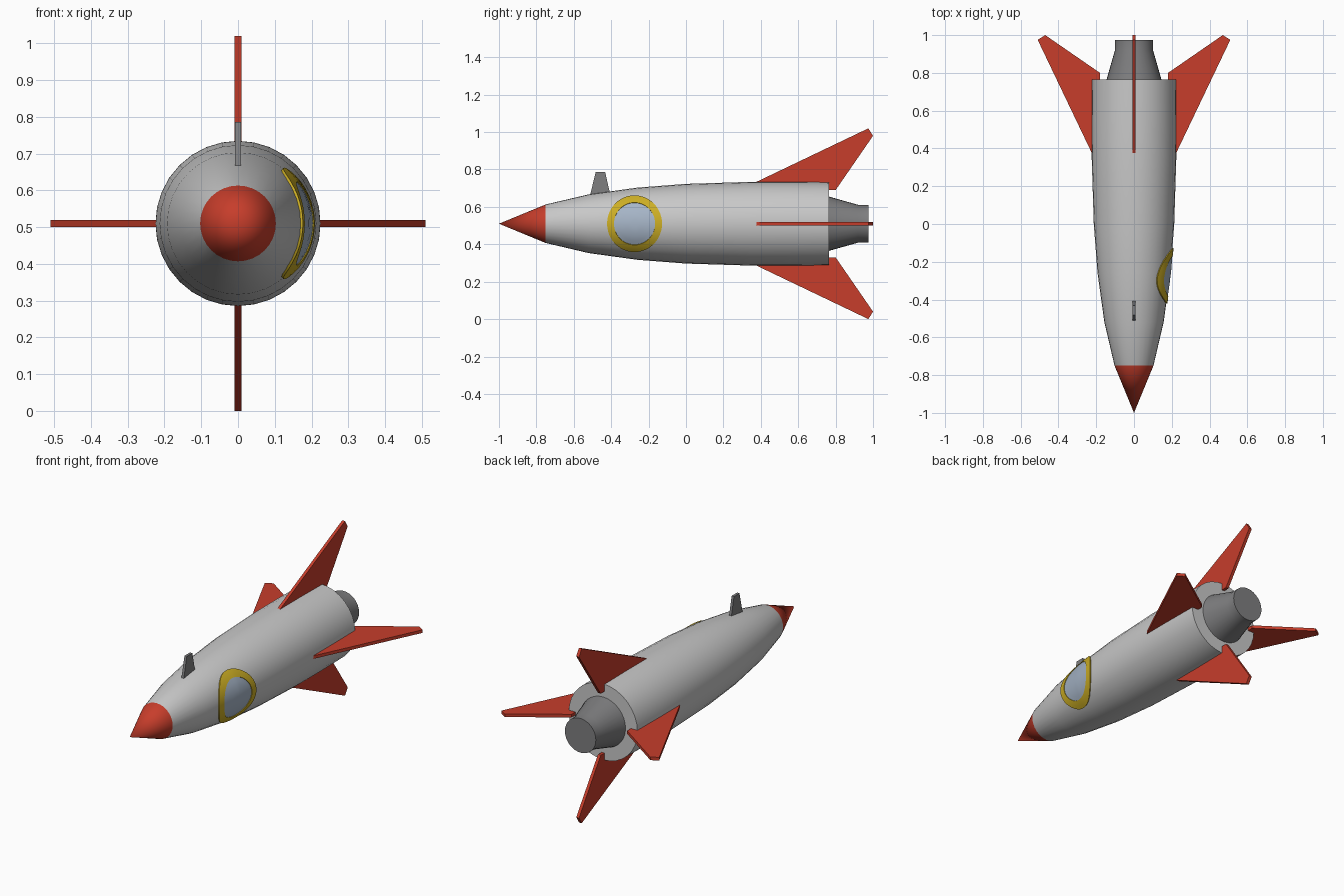
import bpy, bmesh, math
from mathutils import Matrix

if "Cube" in bpy.data.objects:
    bpy.data.objects.remove(bpy.data.objects["Cube"])

AXIS_Z = 0.51
SIDES = 32


def material(name, rgb):
    m = bpy.data.materials.new(name)
    m.diffuse_color = (*rgb, 1)
    m.use_nodes = True
    m.node_tree.nodes["Principled BSDF"].inputs["Base Color"].default_value = m.diffuse_color
    return m


hull_grey = material("hull_grey", (0.58, 0.58, 0.58))
red = material("red", (0.57, 0.047, 0.024))
dark_grey = material("dark_grey", (0.21, 0.21, 0.215))
yellow = material("yellow", (0.60, 0.42, 0.018))
glass_blue = material("glass_blue", (0.38, 0.46, 0.57))


def add_object(name, bm, mats, smooth=None, fix_normals=True):
    if fix_normals:
        bmesh.ops.recalc_face_normals(bm, faces=bm.faces[:])
    mesh = bpy.data.meshes.new(name)
    bm.to_mesh(mesh)
    bm.free()
    for m in mats:
        mesh.materials.append(m)
    ob = bpy.data.objects.new(name, mesh)
    bpy.context.collection.objects.link(ob)
    if smooth:
        bpy.ops.object.select_all(action='DESELECT')
        ob.select_set(True)
        bpy.context.view_layer.objects.active = ob
        bpy.ops.object.shade_smooth_by_angle(angle=math.radians(smooth))
    return ob


def lathe(name, profile, mats, rule=None):
    """Revolve (y, radius) points about the long axis, closing both ends."""
    bm = bmesh.new()
    rings = []
    for y, r in profile:
        if r == 0:
            rings.append([bm.verts.new((0, y, AXIS_Z))] * SIDES)
            continue
        angles = [2 * math.pi * i / SIDES for i in range(SIDES)]
        rings.append([bm.verts.new((r * math.cos(a), y, AXIS_Z + r * math.sin(a)))
                      for a in angles])
    for a, b in zip(rings, rings[1:]):
        for i in range(SIDES):
            j = (i + 1) % SIDES
            bm.faces.new(list(dict.fromkeys((a[i], a[j], b[j], b[i]))))
    for ring, (y, r) in ((rings[0], profile[0]), (rings[-1], profile[-1])):
        if r > 0:
            bm.faces.new(ring)
    if rule:
        for f in bm.faces:
            f.material_index = rule(f.calc_center_median())
    return add_object(name, bm, mats, 30)


def plate(name, points, thickness, mat, angle=0):
    """Upright slab from (y, radial height) points, turned about the long axis."""
    bm = bmesh.new()
    face = bm.faces.new([bm.verts.new((-thickness / 2, y, r)) for y, r in points])
    ext = bmesh.ops.extrude_face_region(bm, geom=[face])
    moved = [v for v in ext["geom"] if isinstance(v, bmesh.types.BMVert)]
    bmesh.ops.translate(bm, verts=moved, vec=(thickness, 0, 0))
    turn = Matrix.Translation((0, 0, AXIS_Z)) @ Matrix.Rotation(angle, 4, 'Y')
    bmesh.ops.transform(bm, matrix=turn, verts=bm.verts[:])
    return add_object(name, bm, [mat])


# Hull with a red nose cone
HULL = [(-1.0, 0), (-0.75, 0.103), (-0.52, 0.157), (-0.26, 0.193),
        (0.0, 0.213), (0.35, 0.224), (0.55, 0.2245), (0.765, 0.222)]
lathe("hull", HULL, [hull_grey, red], lambda c: int(c.y < -0.75))

# Engine nozzle
lathe("nozzle", [(0.75, 0.147), (0.765, 0.145), (0.92, 0.101), (0.975, 0.1)],
      [dark_grey])

# Four swept tail fins
FIN = [(0.375, 0.223), (0.975, 0.51), (1.0, 0.47), (0.8, 0.18), (0.6, 0.18)]
for i, side in enumerate(("top", "right", "bottom", "left")):
    plate("fin_" + side, FIN, 0.018, red, i * math.pi / 2)

# Small antenna blade on top
plate("antenna", [(-0.512, 0.155), (-0.483, 0.276), (-0.432, 0.276), (-0.405, 0.155)],
      0.015, dark_grey)


def hull_radius(y):
    for (y0, r0), (y1, r1) in zip(HULL, HULL[1:]):
        if y0 <= y <= y1:
            return r0 + (r1 - r0) * (y - y0) / (y1 - y0)
    return HULL[-1][1]


def window_part(name, rings, mat, seg=48):
    """Round patch wrapped on the right side of the hull; rings = (radius, lift)."""
    bm = bmesh.new()
    loops = []
    for rad, lift in rings:
        loop = []
        for i in range(seg):
            a = 2 * math.pi * i / seg
            y, dz = -0.275 + rad * math.cos(a), rad * math.sin(a)
            r = hull_radius(y)
            ang = math.asin(dz / r)
            r += lift
            loop.append(bm.verts.new((r * math.cos(ang), y, AXIS_Z + r * math.sin(ang))))
        loops.append(loop)
    for a, b in zip(loops, loops[1:]):
        for i in range(seg):
            j = (i + 1) % seg
            bm.faces.new((a[i], b[i], b[j], a[j]))
    if rings[0][0] < 0.03:
        bm.faces.new(loops[0])
    return add_object(name, bm, [mat], 40, fix_normals=False)


# Round side window: yellow frame and glass
window_part("window_frame", [(0.11, -0.004), (0.11, 0.006), (0.122, 0.006),
                             (0.135, 0.006), (0.147, 0.006), (0.147, -0.004)], yellow)
window_part("window_glass", [(0.02, 0.003), (0.045, 0.003), (0.07, 0.003),
                             (0.09, 0.003), (0.111, 0.003)], glass_blue)
